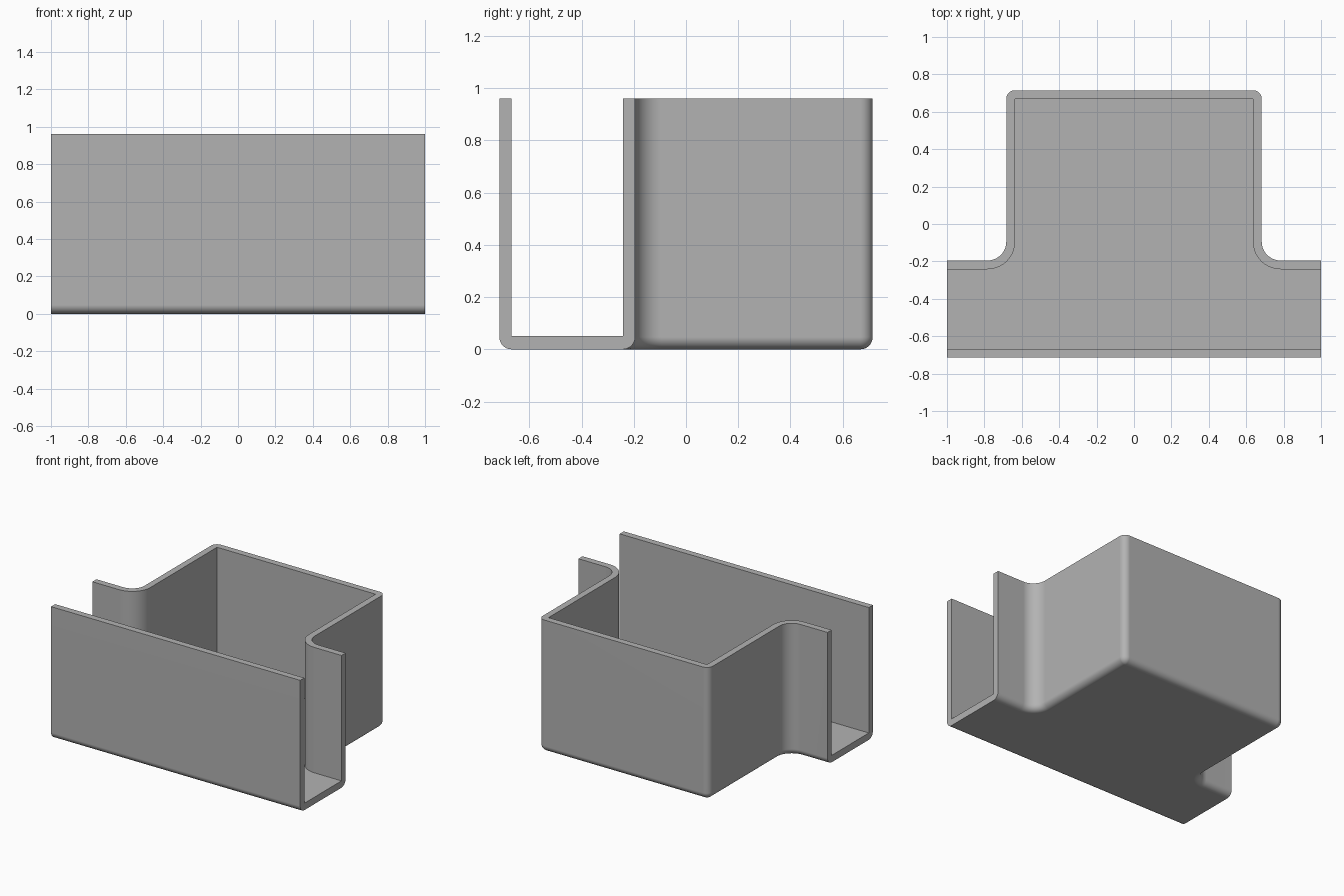
import bpy
import bmesh
from math import cos, sin, pi

cube = bpy.data.objects.get("Cube")
if cube:
    bpy.data.objects.remove(cube)

HEIGHT, WALL, FLOOR = 0.96, 0.047, 0.05
FRONT, SHOULDER, BACK = -0.715, -0.195, 0.715
STEM, FILLET, STEPS = 0.683, 0.1, 10


def arc(cx, cy, r, start, end):
    """Points of a circular arc in plan."""
    angles = [start + (end - start) * i / STEPS for i in range(STEPS + 1)]
    return [(cx + r * cos(a), cy + r * sin(a)) for a in angles]


def back_path(d):
    """Back wall plan, inset by d from the outer face, right end to left end."""
    half = [(1, SHOULDER - d)]
    half += arc(STEM + FILLET, SHOULDER + FILLET, FILLET + d, -pi / 2, -pi)
    half += arc(STEM - WALL, BACK - WALL, WALL - d, 0, pi / 2)
    return half + [(-x, y) for x, y in reversed(half)]


def front_path(d):
    return [(-1, FRONT + d), (1, FRONT + d)]


# Wall section as (inset, height): rounded foot, outer face, rim, inner face
section = []
for i in range(STEPS + 1):
    a = pi / 2 * i / STEPS
    section.append((WALL * (1 - sin(a)), WALL * (1 - cos(a))))
section += [(0, HEIGHT), (WALL, HEIGHT), (WALL, FLOOR)]

bm = bmesh.new()


def sweep(path):
    """Carry the wall section along a path; return the rows of vertices."""
    rows = [[bm.verts.new((x, y, z)) for x, y in path(d)] for d, z in section]
    for low, high in zip(rows, rows[1:]):
        for i in range(len(low) - 1):
            bm.faces.new((low[i], low[i + 1], high[i + 1], high[i]))
    return rows


back = sweep(back_path)
front = sweep(front_path)

# Underside, floor and the two open U-shaped ends
for k in (0, -1):
    bm.faces.new(back[k] + front[k])
for b, f in ((0, 1), (-1, 0)):
    bm.faces.new([row[b] for row in back] + [row[f] for row in reversed(front)])

bmesh.ops.remove_doubles(bm, verts=bm.verts, dist=0.0001)
bmesh.ops.recalc_face_normals(bm, faces=bm.faces)
mesh = bpy.data.meshes.new("t_shaped_channel")
bm.to_mesh(mesh)
bm.free()

channel = bpy.data.objects.new("t_shaped_channel", mesh)
bpy.context.collection.objects.link(channel)

# Plain grey finish
grey = bpy.data.materials.new("grey")
grey.use_nodes = True
colour = (0.45, 0.45, 0.45, 1)
grey.diffuse_color = colour
grey.node_tree.nodes["Principled BSDF"].inputs["Base Color"].default_value = colour
mesh.materials.append(grey)

# Smooth rounds, crisp rims, flat panels
bpy.ops.object.select_all(action="DESELECT")
channel.select_set(True)
bpy.context.view_layer.objects.active = channel
bpy.ops.object.shade_smooth_by_angle(angle=pi / 6)
weighted = channel.modifiers.new("flat_panels", "WEIGHTED_NORMAL")
weighted.keep_sharp = True
